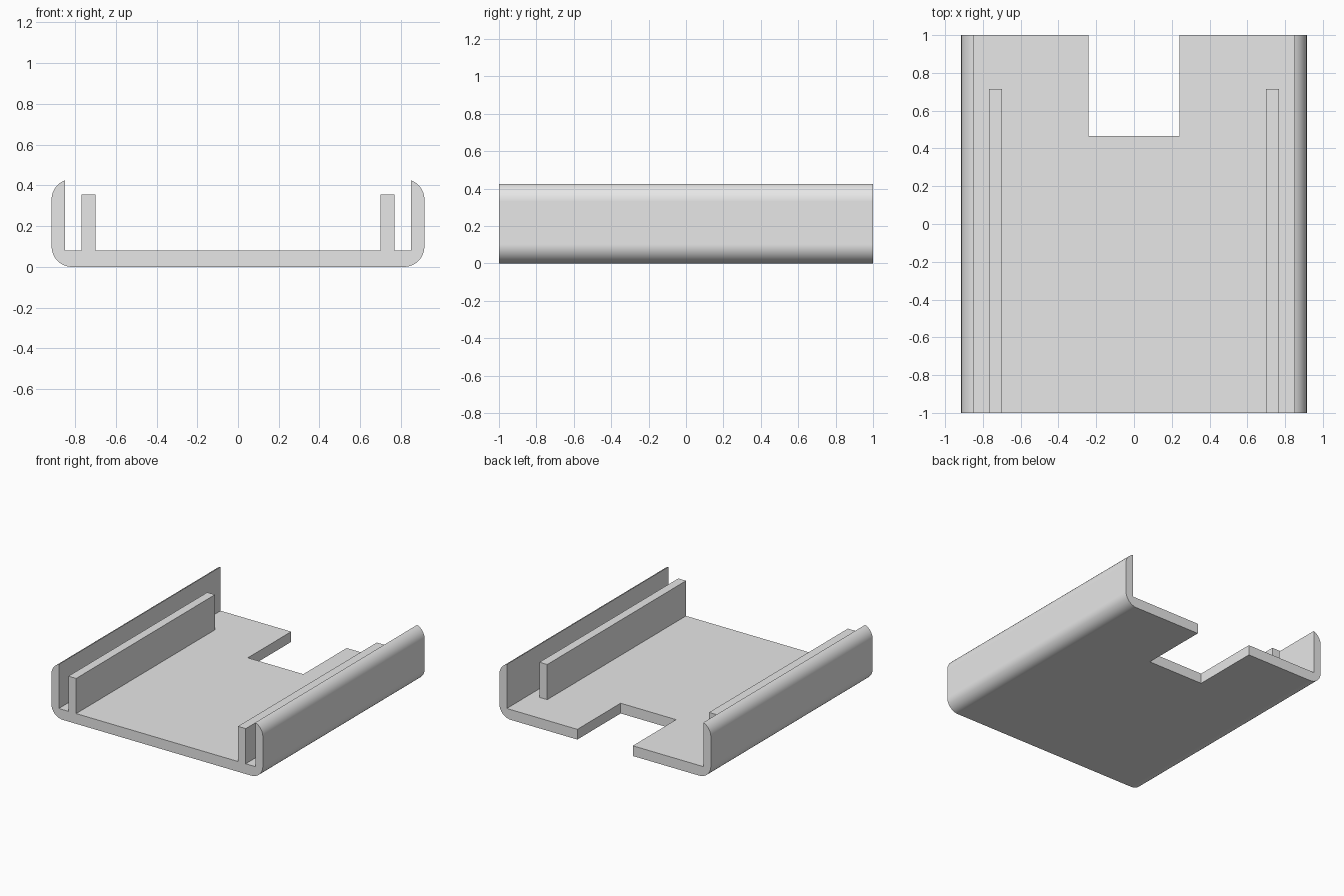
import bpy, bmesh, math

cube = bpy.data.objects.get("Cube")
if cube:
    bpy.data.objects.remove(cube, do_unlink=True)

grey = bpy.data.materials.new("plain grey")
grey.use_nodes = True
grey.diffuse_color = (0.8, 0.8, 0.8, 1)
grey.node_tree.nodes["Principled BSDF"].inputs["Base Color"].default_value = (0.8, 0.8, 0.8, 1)

W, WALL_IN = 0.915, 0.85            # outer half width, inner wall face
FLOOR, R, TOP_C = 0.08, 0.10, 0.331  # floor height, corner radius, top arc centre


def extrude_profile(name, pts, y0, y1):
    """Extrude a closed (x, z) outline from y0 to y1."""
    bm = bmesh.new()
    face = bm.faces.new([bm.verts.new((x, y0, z)) for x, z in pts])
    ext = bmesh.ops.extrude_face_region(bm, geom=[face])
    verts = [g for g in ext["geom"] if isinstance(g, bmesh.types.BMVert)]
    bmesh.ops.translate(bm, vec=(0, y1 - y0, 0), verts=verts)
    bmesh.ops.recalc_face_normals(bm, faces=bm.faces)
    mesh = bpy.data.meshes.new(name)
    bm.to_mesh(mesh)
    bm.free()
    mesh.materials.append(grey)
    obj = bpy.data.objects.new(name, mesh)
    bpy.context.collection.objects.link(obj)
    return obj


def rect(x0, x1, z0, z1):
    return [(x0, z0), (x1, z0), (x1, z1), (x0, z1)]


def arc(cx, cz, a0, a1, n=10):
    return [(cx + R * math.cos(a0 + (a1 - a0) * i / n),
             cz + R * math.sin(a0 + (a1 - a0) * i / n)) for i in range(n + 1)]


# Tray: floor and curled side walls in one mirrored cross-section
cx = W - R
tip = math.acos((WALL_IN - cx) / R)
half = arc(cx, R, -math.pi / 2, 0) + arc(cx, TOP_C, 0, tip) + [(WALL_IN, FLOOR)]
tray = extrude_profile("tray", half + [(-x, z) for x, z in reversed(half)], -1, 1)

# Rectangular notch in the back edge
cutter = extrude_profile("notch_cutter", rect(-0.24, 0.24, -0.1, 0.2), 0.465, 1.2)
cutter.hide_render = True
cut = tray.modifiers.new("notch", "BOOLEAN")
cut.operation, cut.solver, cut.object = "DIFFERENCE", "EXACT", cutter
bpy.ops.object.select_all(action="DESELECT")
bpy.context.view_layer.objects.active = tray
tray.select_set(True)
bpy.ops.object.modifier_apply(modifier=cut.name)
bpy.data.objects.remove(cutter, do_unlink=True)

# Smooth curls, flat large faces
bpy.ops.object.shade_smooth_by_angle(angle=math.radians(30))
weighted = tray.modifiers.new("weighted normals", "WEIGHTED_NORMAL")
weighted.keep_sharp = True

# Inner guide rails, stopping short of the back edge
for side, s in (("left", 1), ("right", -1)):
    x0, x1 = sorted((s * 0.70, s * 0.767))
    extrude_profile(side + "_guide_rail", rect(x0, x1, FLOOR, 0.355), -1, 0.715)
